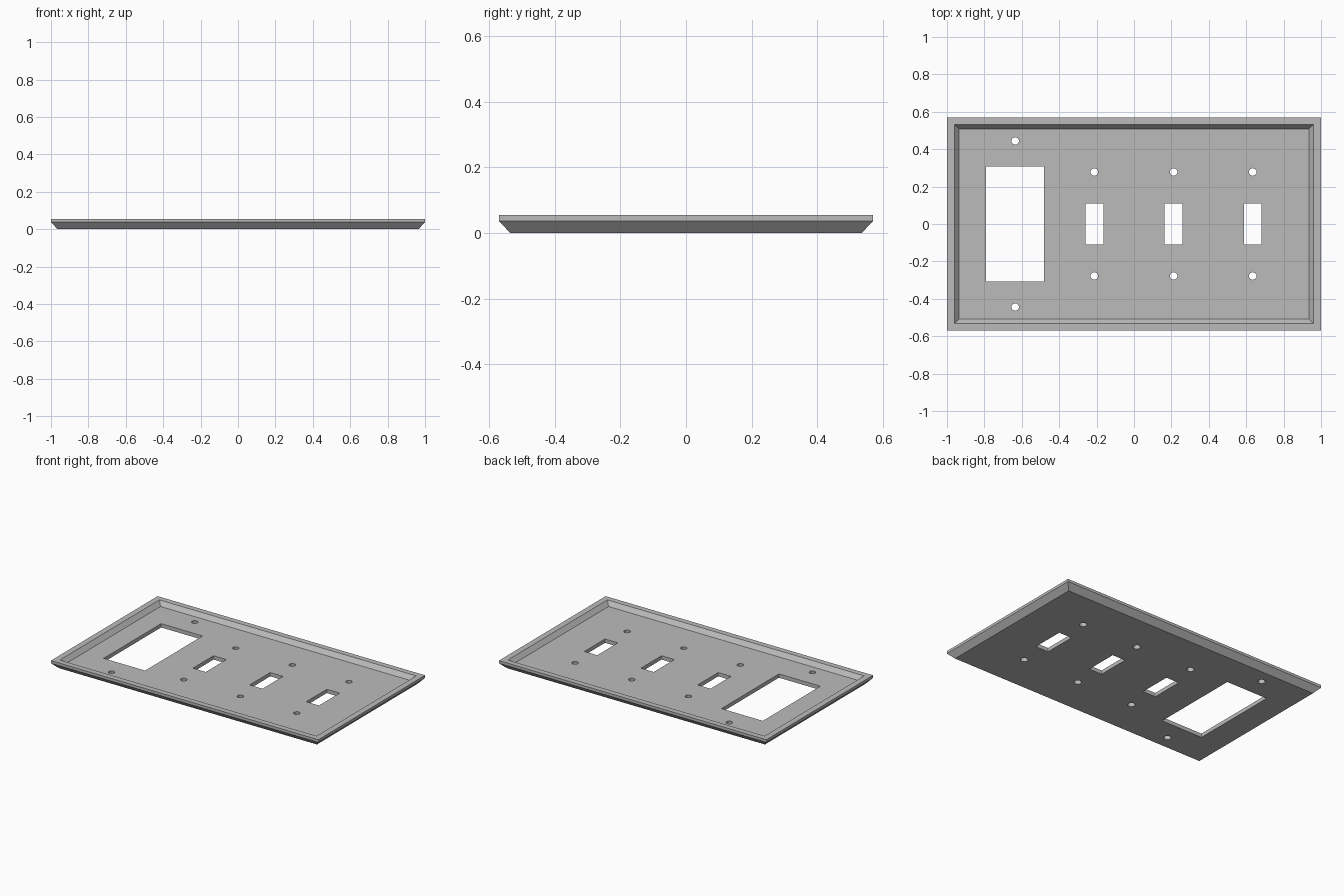
import bpy
import bmesh
from mathutils import Matrix

old = bpy.data.objects.get("Cube")
if old:
    bpy.data.objects.remove(old, do_unlink=True)

# Single flat colour
grey = bpy.data.materials.new("plate grey")
grey.use_nodes = True
colour = (0.5, 0.5, 0.5, 1)
grey.diffuse_color = colour
grey.node_tree.nodes["Principled BSDF"].inputs["Base Color"].default_value = colour


def make_object(name, bm):
    bmesh.ops.recalc_face_normals(bm, faces=bm.faces)
    mesh = bpy.data.meshes.new(name)
    bm.to_mesh(mesh)
    bm.free()
    mesh.materials.append(grey)
    obj = bpy.data.objects.new(name, mesh)
    bpy.context.collection.objects.link(obj)
    return obj


# Tray-shaped plate: rectangular rings (half width, half depth, height)
# run from the underside, up the bevel, over the rim and down to the floor
FLOOR = 0.026
rings = [(0.965, 0.535, 0), (1, 0.57, 0.037), (1, 0.57, 0.055),
         (0.96, 0.532, 0.055), (0.935, 0.508, FLOOR)]
bm = bmesh.new()
loops = [[bm.verts.new((sx * w, sy * d, z))
          for sx, sy in ((-1, -1), (1, -1), (1, 1), (-1, 1))]
         for w, d, z in rings]
for lower, upper in zip(loops, loops[1:]):
    for i in range(4):
        j = (i + 1) % 4
        bm.faces.new((lower[i], lower[j], upper[j], upper[i]))
bm.faces.new(loops[0])
bm.faces.new(loops[-1])
plate = make_object("wall_plate", bm)

# Cutter holding every opening
bm = bmesh.new()
OVER = 0.02


def cut_slot(x, half_w, half_d):
    size = Matrix.Diagonal((2 * half_w, 2 * half_d, FLOOR + 2 * OVER, 1))
    bmesh.ops.create_cube(bm, size=1,
                          matrix=Matrix.Translation((x, 0, FLOOR / 2)) @ size)


def cut_screw_pair(x, y):
    for side in (-1, 1):
        bmesh.ops.create_cone(bm, cap_ends=True, segments=24,
                              radius1=0.025, radius2=0.018,
                              depth=FLOOR + 2 * OVER,
                              matrix=Matrix.Translation((x, side * y, FLOOR / 2)))


# Wide rocker opening, then three toggle slots
cut_slot(-0.635, 0.155, 0.307)
cut_screw_pair(-0.635, 0.444)
for x in (-0.212, 0.212, 0.635):
    cut_slot(x, 0.048, 0.11)
    cut_screw_pair(x, 0.278)
cutter = make_object("opening_cutter", bm)
cutter.hide_render = True

# Cut the openings and drop the cutter
mod = plate.modifiers.new("openings", 'BOOLEAN')
mod.operation = 'DIFFERENCE'
mod.solver = 'EXACT'
mod.object = cutter
bpy.context.view_layer.objects.active = plate
plate.select_set(True)
bpy.ops.object.modifier_apply(modifier=mod.name)
bpy.data.objects.remove(cutter, do_unlink=True)
bpy.ops.object.shade_smooth_by_angle()
